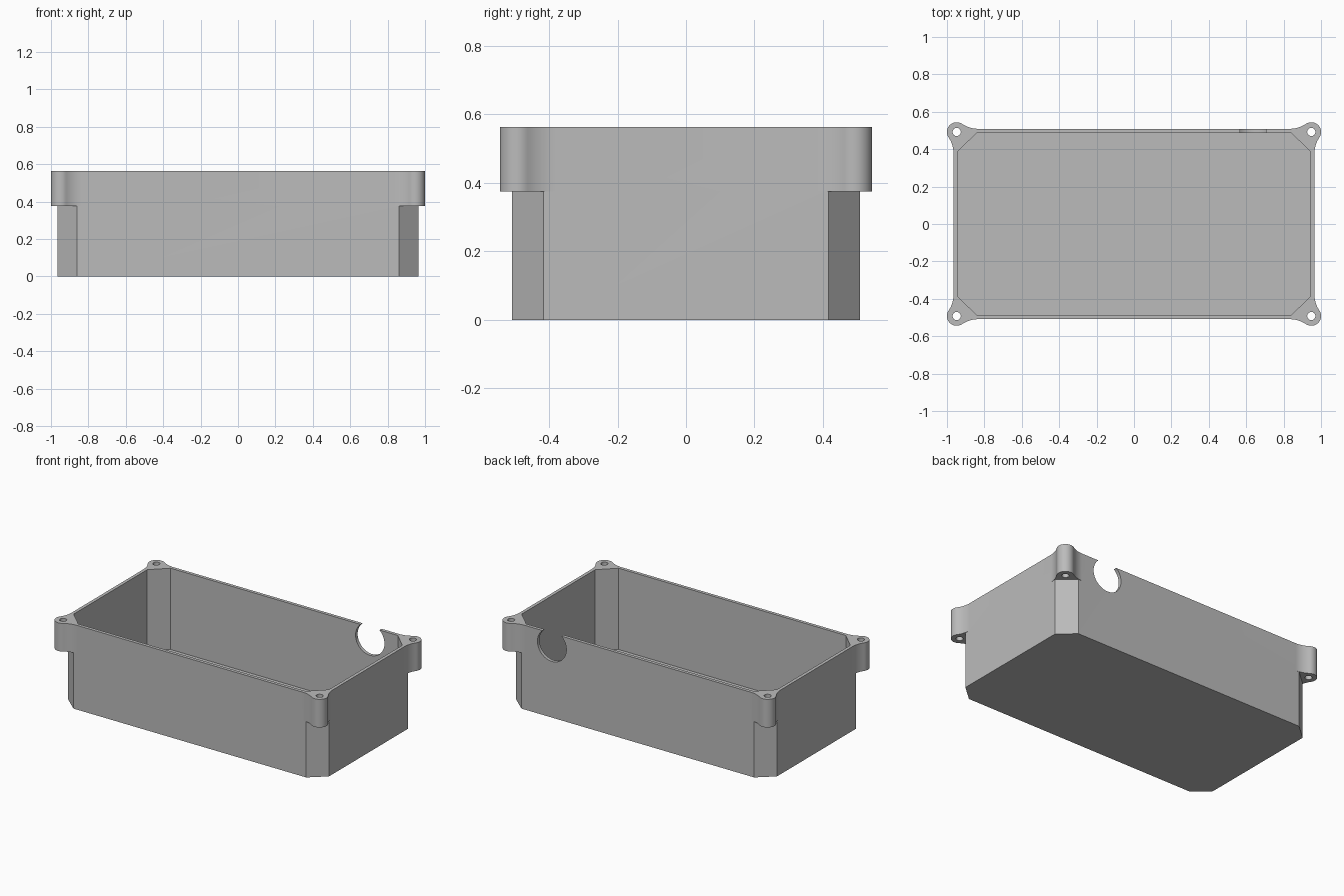
import bpy, bmesh
from math import pi, sin, cos, atan2, sqrt, radians
from mathutils import Matrix

if "Cube" in bpy.data.objects:
    bpy.data.objects.remove(bpy.data.objects["Cube"], do_unlink=True)

HX, HY, TOP = 0.965, 0.509, 0.563          # outer walls and rim height
BOSS_X, BOSS_Y, BOSS_R = 0.948, 0.492, 0.052
BOSS_Z, FILLET = 0.375, 0.155
WALL, FLOOR = 0.022, 0.02

grey = bpy.data.materials.new("plain grey")
grey.use_nodes = True
grey.diffuse_color = (0.5, 0.5, 0.5, 1)
grey.node_tree.nodes["Principled BSDF"].inputs["Base Color"].default_value = (0.5, 0.5, 0.5, 1)


def finish(name, bm):
    bmesh.ops.recalc_face_normals(bm, faces=bm.faces)
    mesh = bpy.data.meshes.new(name)
    bm.to_mesh(mesh)
    bm.free()
    mesh.materials.append(grey)
    obj = bpy.data.objects.new(name, mesh)
    bpy.context.collection.objects.link(obj)
    return obj


def prism(name, corner, z0, z1):
    """Extrude an outline mirrored from its (+x, +y) corner, given counter-clockwise."""
    outline = list(corner)
    outline += [(-x, y) for x, y in reversed(corner)]
    outline += [(-x, -y) for x, y in corner]
    outline += [(x, -y) for x, y in reversed(corner)]
    bm = bmesh.new()
    face = bm.faces.new([bm.verts.new((x, y, z0)) for x, y in outline])
    new = bmesh.ops.extrude_face_region(bm, geom=[face])["geom"]
    verts = [v for v in new if isinstance(v, bmesh.types.BMVert)]
    bmesh.ops.translate(bm, verts=verts, vec=(0, 0, z1 - z0))
    return finish(name, bm)


def arc(cx, cy, r, a0, a1, n):
    return [(cx + r * cos(a0 + (a1 - a0) * i / n), cy + r * sin(a0 + (a1 - a0) * i / n))
            for i in range(n + 1)]


def combine(target, tool, operation):
    mod = target.modifiers.new(operation.title(), "BOOLEAN")
    mod.operation, mod.solver, mod.object = operation, "EXACT", tool
    bpy.context.view_layer.objects.active = target
    bpy.ops.object.modifier_apply(modifier=mod.name)
    bpy.data.objects.remove(tool, do_unlink=True)


# Chamfered tray body
enclosure = prism("enclosure_tray", [(HX, 0.417), (0.86, HY)], 0, 0.47)

# Upper band with round screw bosses blended into the walls
side = HY - BOSS_Y
reach = sqrt((FILLET + BOSS_R) ** 2 - (FILLET + side) ** 2)
lean = atan2(FILLET + side, reach)
side_fillet = arc(HX + FILLET, BOSS_Y - reach, FILLET, pi, pi / 2 + lean, 10)
boss = arc(BOSS_X, BOSS_Y, BOSS_R, lean - pi / 2, pi - lean, 24)
back_fillet = arc(BOSS_X - reach, HY + FILLET, FILLET, -lean, -pi / 2, 10)
band = prism("boss_band", side_fillet + boss[1:-1] + back_fillet, BOSS_Z, TOP)
combine(enclosure, band, "UNION")

# Hollow interior
cavity = prism("cavity_cutter", [(HX - WALL, 0.388), (0.84, HY - WALL)], FLOOR, TOP + 0.1)
combine(enclosure, cavity, "DIFFERENCE")

# Screw holes through the bosses
bm = bmesh.new()
for sx in (-1, 1):
    for sy in (-1, 1):
        bmesh.ops.create_cone(bm, cap_ends=True, segments=24, radius1=0.022, radius2=0.022,
                              depth=0.5, matrix=Matrix.Translation((sx * BOSS_X, sy * BOSS_Y, 0.5)))
combine(enclosure, finish("screw_hole_cutter", bm), "DIFFERENCE")

# Round cable notch open at the rim of the back wall
bm = bmesh.new()
bmesh.ops.create_cone(bm, cap_ends=True, segments=48, radius1=0.107, radius2=0.107, depth=0.12,
                      matrix=Matrix.Translation((0.635, HY, 0.482)) @ Matrix.Rotation(pi / 2, 4, "X"))
combine(enclosure, finish("cable_notch_cutter", bm), "DIFFERENCE")

# Smooth round parts, crisp edges elsewhere
bpy.ops.object.select_all(action="DESELECT")
enclosure.select_set(True)
bpy.context.view_layer.objects.active = enclosure
bpy.ops.object.shade_smooth_by_angle(angle=radians(30))
